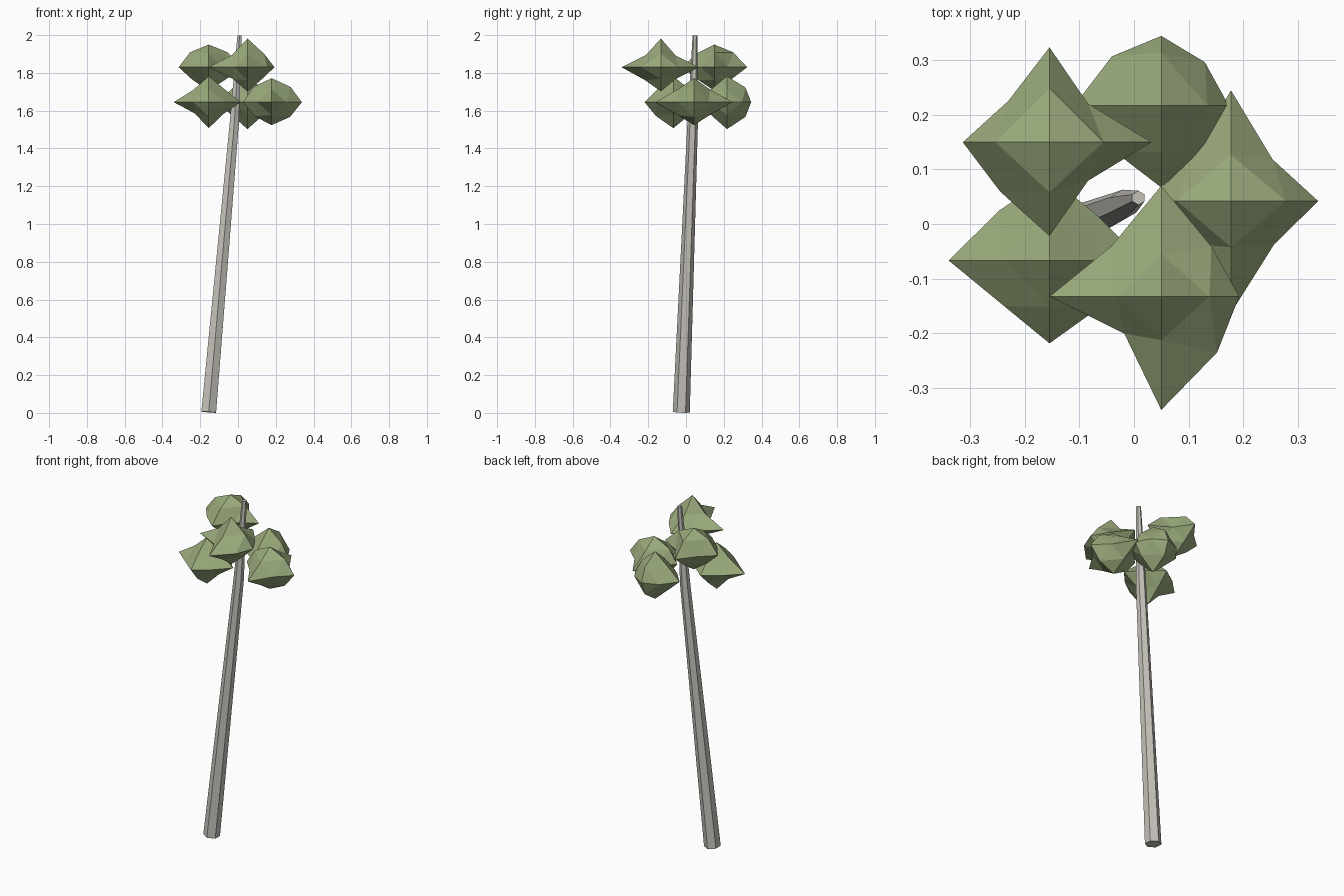
import bpy, bmesh
from math import cos, sin, pi
from mathutils import Vector

if "Cube" in bpy.data.objects:
    bpy.data.objects.remove(bpy.data.objects["Cube"])


def material(name, rgb):
    m = bpy.data.materials.new(name)
    m.diffuse_color = (*rgb, 1)
    m.use_nodes = True
    m.node_tree.nodes["Principled BSDF"].inputs["Base Color"].default_value = m.diffuse_color
    return m


def add_object(name, bm, mat):
    bmesh.ops.recalc_face_normals(bm, faces=bm.faces[:])
    me = bpy.data.meshes.new(name)
    bm.to_mesh(me)
    bm.free()
    me.materials.append(mat)
    ob = bpy.data.objects.new(name, me)
    bpy.context.collection.objects.link(ob)
    return ob


bark = material("bark", (0.56, 0.54, 0.49))
leaf = material("leaf", (0.32, 0.40, 0.20))

# Leaning six-sided trunk: centre and radius of each ring
rings = [((-0.155, -0.025, 0.004), 0.045),
         ((-0.020, 0.035, 1.53), 0.028),
         ((0.008, 0.048, 1.998), 0.013)]
bm = bmesh.new()
tilt = Vector((0, 0, 1)).rotation_difference(Vector(rings[-1][0]) - Vector(rings[0][0]))
loops = []
for c, r in rings:
    loops.append([bm.verts.new(Vector(c) + tilt @ Vector(
        (r * sin(i * pi / 3), r * cos(i * pi / 3), 0))) for i in range(6)])
for a, b in zip(loops, loops[1:]):
    for i in range(6):
        j = (i + 1) % 6
        bm.faces.new((a[i], a[j], b[j], b[i]))
bm.faces.new(loops[0])
bm.faces.new(loops[-1])
add_object("trunk", bm, bark)

# Directions of a once-divided octahedron: 6 tips, then 12 edge points
SIGNS = [(1, 1), (-1, 1), (-1, -1), (1, -1)]
DIRS = [(1, 0, 0), (-1, 0, 0), (0, 1, 0), (0, -1, 0), (0, 0, 1), (0, 0, -1)]
DIRS += [(a, b, 0) for a, b in SIGNS]
DIRS += [(a, 0, b) for a, b in SIGNS]
DIRS += [(0, a, b) for a, b in SIGNS]


def leaf_clump(name, centre, radii):
    bm = bmesh.new()
    v = {}
    for d, r in zip(DIRS, radii):
        p = Vector(d).normalized() * r
        p.z *= 0.8
        v[d] = bm.verts.new(Vector(centre) + p)
    for sx in (1, -1):
        for sy in (1, -1):
            for sz in (1, -1):
                x, y, z = v[sx, 0, 0], v[0, sy, 0], v[0, 0, sz]
                xy, xz, yz = v[sx, sy, 0], v[sx, 0, sz], v[0, sy, sz]
                for f in ((x, xy, xz), (y, yz, xy), (z, xz, yz), (xy, yz, xz)):
                    bm.faces.new(f)
    add_object(name, bm, leaf)


# Leaf clumps: tip lengths, then edge point lengths in the xy, xz and yz planes
leaf_clump("leaves_upper_back", (-0.155, 0.15, 1.83),
           [.187, .159, .174, .172, .150, .155,
            .100, .107, .128, .100, .14, .14, .12, .12, .14, .13, .12, .12])
leaf_clump("leaves_upper_front", (0.05, -0.133, 1.83),
           [.143, .205, .203, .208, .190, .160,
            .130, .130, .096, .145, .125, .115, .11, .11, .11, .113, .12, .11])
leaf_clump("leaves_lower_left", (-0.155, -0.067, 1.645),
           [.170, .185, .155, .152, .172, .172,
            .120, .130, .118, .125, .12, .115, .105, .11, .12, .12, .13, .12])
leaf_clump("leaves_lower_right", (0.178, 0.042, 1.645),
           [.160, .150, .203, .205, .159, .152,
            .108, .108, .110, .112, .142, .14, .13, .138, .12, .12, .12, .12])
leaf_clump("leaves_lower_back", (0.05, 0.217, 1.645),
           [.124, .160, .128, .150, .172, .178,
            .113, .128, .120, .113, .12, .12, .12, .12, .138, .12, .12, .138])
